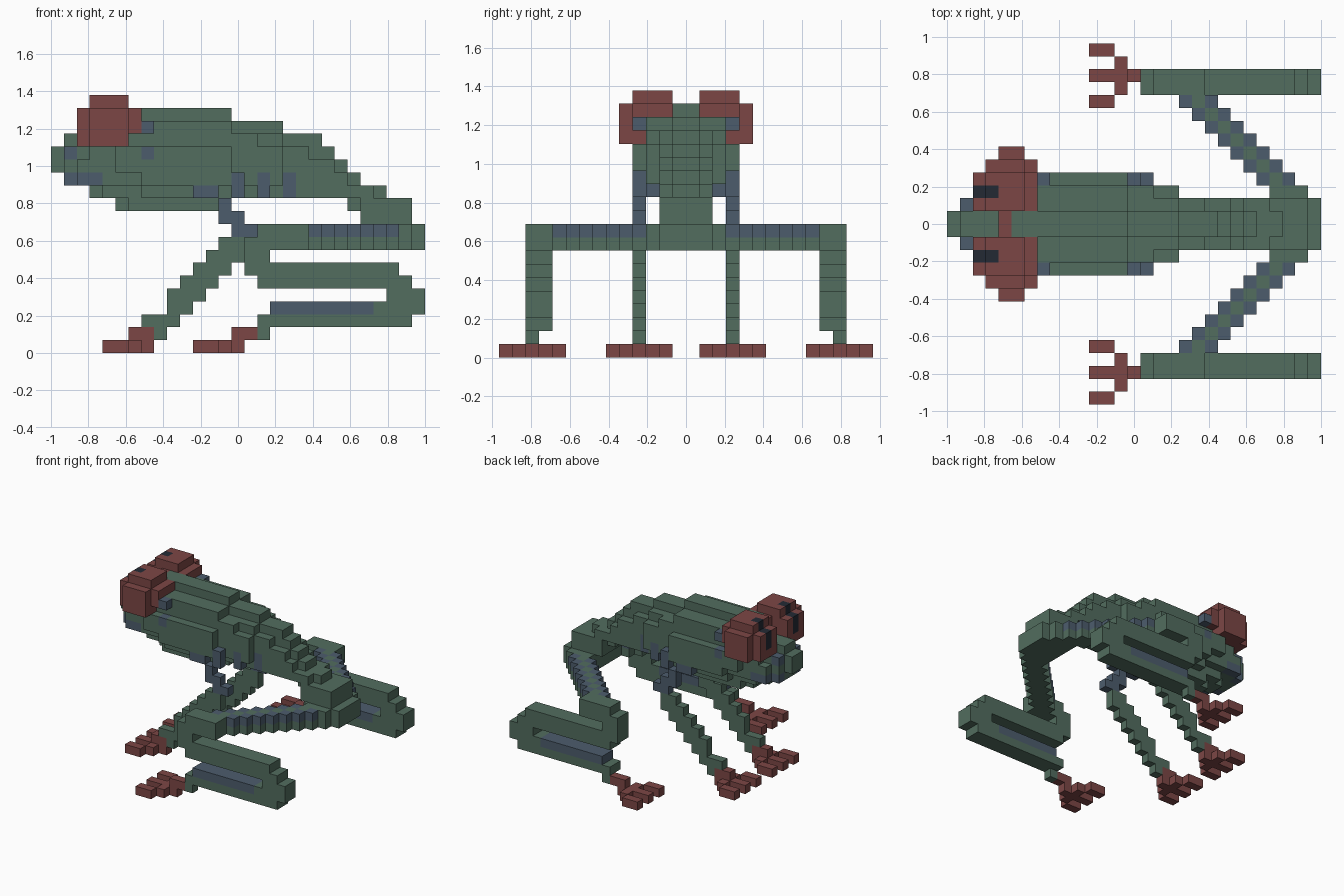
import bpy, bmesh

if "Cube" in bpy.data.objects:
    bpy.data.objects.remove(bpy.data.objects["Cube"], do_unlink=True)

V = 2 / 29  # edge of one block


def make_material(name, rgb):
    m = bpy.data.materials.new(name)
    m.use_nodes = True
    c = (*rgb, 1)
    m.diffuse_color = c
    m.node_tree.nodes["Principled BSDF"].inputs["Base Color"].default_value = c
    return m


GREEN, RED, BLUE, DARK = range(4)
MATS = [make_material("skin green", (0.084, 0.153, 0.114)),
        make_material("foot red", (0.202, 0.062, 0.060)),
        make_material("vein blue", (0.073, 0.108, 0.152)),
        make_material("pupil dark", (0.017, 0.023, 0.034))]

cells = {}  # (x, y, z) block -> (part, colour)


def fill(part, colour, xs, ys, zs, sided=True):
    """Fill half-open block ranges on both sides of the middle plane."""
    for x in range(*xs):
        for y in range(*ys):
            for z in range(*zs):
                cells[x, y, z] = (part + "_far" if sided else part, colour)
                cells[x, -1 - y, z] = (part + "_near" if sided else part, colour)


def rows(part, colour, ys, table, sided=True):
    """Rows of (height, first x, end x)."""
    for z, a, b in table:
        fill(part, colour, (a, b), ys, (z, z + 1), sided)


# Body: rows for each layer outward from the middle plane
layers = [
    [(18, 5, 14), (17, 4, 18), (16, 1, 21), (15, 0, 22), (14, 0, 23), (13, 1, 24),
     (12, 3, 26), (11, 5, 14), (11, 23, 28), (10, 24, 28), (9, 25, 29), (8, 25, 29)],
    [(17, 5, 14), (16, 2, 18), (15, 1, 20), (14, 1, 22), (13, 1, 23), (12, 4, 25),
     (11, 6, 13), (11, 24, 28), (10, 24, 28), (9, 25, 29), (8, 25, 29)],
    [(17, 7, 14), (16, 3, 16), (15, 3, 18), (14, 2, 18), (13, 2, 18), (12, 7, 14),
     (9, 25, 28), (8, 25, 28)],
    [(15, 5, 14), (14, 5, 14), (13, 7, 14)],
]
for y, table in enumerate(layers):
    rows("body", GREEN, (y, y + 1), table, sided=False)

# Blue spots: nostril, mouth corner, ear, ribs
for x, y, z in [(1, 1, 15), (1, 1, 13), (2, 2, 13), (3, 2, 13), (7, 3, 17), (7, 3, 15),
                (14, 3, 12), (14, 3, 13), (16, 2, 12), (16, 2, 13), (18, 1, 12), (18, 1, 13)]:
    fill("body", BLUE, (x, x + 1), (y, y + 1), (z, z + 1), sided=False)

# Eyes with slit pupils and a bridge between them
rows("eye", RED, (1, 4), [(19, 3, 6), (18, 2, 7), (17, 2, 7), (16, 2, 6)])
fill("eye", RED, (3, 6), (4, 5), (16, 19))
fill("eye_bridge", RED, (4, 5), (0, 1), (18, 19), sided=False)
fill("eye", DARK, (2, 3), (2, 3), (17, 19))
fill("eye", DARK, (3, 4), (2, 3), (19, 20))

# Front legs
rows("front_leg", BLUE, (3, 4), [(12, 11, 13), (11, 13, 14), (10, 13, 15), (9, 14, 16)])
rows("front_leg", GREEN, (3, 4), [(8, 13, 15), (7, 12, 15), (6, 11, 14), (5, 10, 13),
                                  (4, 9, 12), (3, 9, 11), (2, 7, 10), (1, 8, 9)])

# Thighs: diagonal beams, blue along both upper edges
for y in range(3, 10):
    x = 27 - y
    fill("thigh", GREEN, (x, x + 3), (y, y + 1), (8, 10))
    for e in (x, x + 2):
        fill("thigh", BLUE, (e, e + 1), (y, y + 1), (9, 10))

# Folded hind legs: knee, upper shin, bend, lower shin, ankle
rows("hind_leg", GREEN, (10, 12), [(9, 16, 20), (8, 15, 20), (7, 15, 17), (6, 15, 27),
                                   (5, 16, 28), (4, 26, 29), (3, 17, 29), (2, 16, 28)])
fill("hind_leg", BLUE, (17, 25), (10, 12), (3, 4))
fill("hind_leg", GREEN, (16, 17), (11, 12), (1, 3))

# Three-toed feet
for part, x, y in (("front_foot", 4, 3), ("hind_foot", 11, 11)):
    for toe in (-2, 0, 2):
        fill(part, RED, (x, x + 2), (y + toe, y + toe + 1), (0, 1))
    fill(part, RED, (x + 2, x + 3), (y - 1, y + 2), (0, 1))
    fill(part, RED, (x + 2, x + 4), (y, y + 1), (0, 1))
    ankle = x + 2 if part == "front_foot" else x + 3
    fill(part, RED, (ankle, ankle + 2), (y, y + 1), (1, 2))


# Build each part from its exposed block faces
def build(part):
    bm = bmesh.new()
    for (x, y, z), (p, colour) in cells.items():
        if p != part:
            continue
        for axis in range(3):
            for side in (0, 1):
                n = [x, y, z]
                n[axis] += 2 * side - 1
                if tuple(n) in cells:
                    continue
                corners = []
                for a, b in ((0, 0), (1, 0), (1, 1), (0, 1)):
                    c = [x, y, z]
                    c[axis] += side
                    c[(axis + 1) % 3] += a
                    c[(axis + 2) % 3] += b
                    corners.append(bm.verts.new((c[0] * V - 1, c[1] * V, c[2] * V)))
                face = bm.faces.new(corners if side else corners[::-1])
                face.material_index = colour
    bmesh.ops.remove_doubles(bm, verts=bm.verts, dist=V * 0.01)
    mesh = bpy.data.meshes.new(part)
    bm.to_mesh(mesh)
    bm.free()
    for m in MATS:
        mesh.materials.append(m)
    bpy.context.collection.objects.link(bpy.data.objects.new(part, mesh))


for part in sorted({p for p, _ in cells.values()}):
    build(part)
